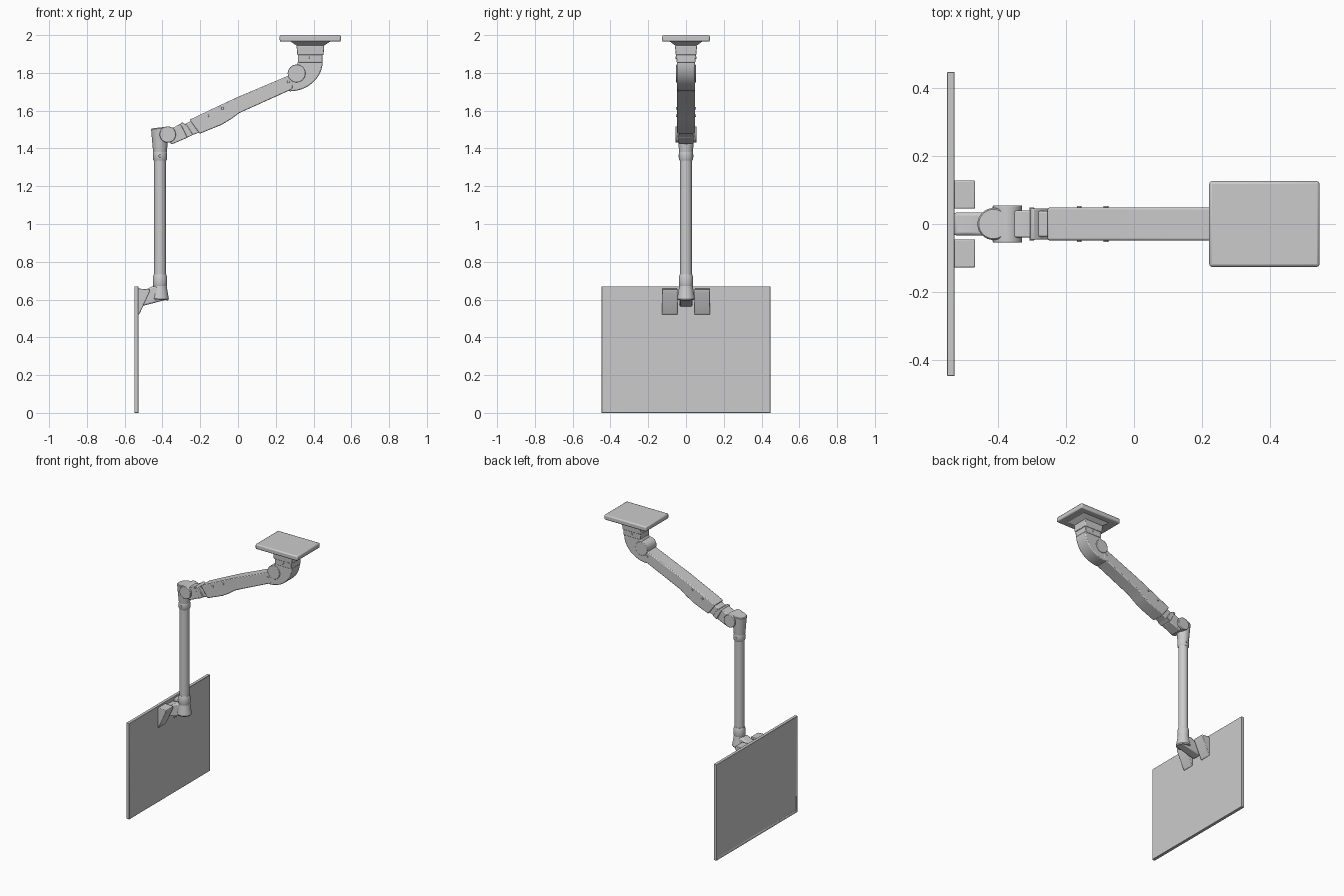
import bpy, bmesh, math
from mathutils import Vector, Matrix

if "Cube" in bpy.data.objects:
    bpy.data.objects.remove(bpy.data.objects["Cube"])


def finish(name, bm, bevel=0.0, segments=2):
    bmesh.ops.recalc_face_normals(bm, faces=bm.faces[:])
    me = bpy.data.meshes.new(name)
    bm.to_mesh(me)
    bm.free()
    ob = bpy.data.objects.new(name, me)
    bpy.context.collection.objects.link(ob)
    if bevel:
        m = ob.modifiers.new("Bevel", "BEVEL")
        m.width, m.segments, m.limit_method = bevel, segments, "ANGLE"
        m.angle_limit = math.radians(35)
    bpy.context.view_layer.objects.active = ob
    for o in bpy.context.selected_objects:
        o.select_set(False)
    ob.select_set(True)
    bpy.ops.object.shade_smooth_by_angle(angle=math.radians(32))
    return ob


def prism(name, pts, y0, y1, bevel=0.005):
    """Extrude an x-z outline along y."""
    bm = bmesh.new()
    f = bm.faces.new([bm.verts.new((x, y0, z)) for x, z in pts])
    ext = bmesh.ops.extrude_face_region(bm, geom=[f])
    bmesh.ops.translate(bm, vec=(0, y1 - y0, 0),
                        verts=[v for v in ext["geom"] if isinstance(v, bmesh.types.BMVert)])
    return finish(name, bm, bevel)


def frustum(name, c, low, high, z0, z1, bevel=0.004):
    """Box between two rectangles (half sizes low and high)."""
    bm = bmesh.new()
    bmesh.ops.create_cube(bm, size=2)
    for v in bm.verts:
        h = high if v.co.z > 0 else low
        v.co = (c + v.co.x * h[0], v.co.y * h[1], z1 if v.co.z > 0 else z0)
    return finish(name, bm, bevel)


def lathe(name, cx, prof, tilt=None, n=32):
    """Spin (radius, z) about the vertical axis at cx."""
    bm = bmesh.new()
    rings = [[bm.verts.new((cx + r * math.cos(2 * math.pi * i / n),
                            r * math.sin(2 * math.pi * i / n), z)) for i in range(n)]
             for r, z in prof]
    for a, b in zip(rings, rings[1:]):
        for i in range(n):
            bm.faces.new((a[i], a[(i + 1) % n], b[(i + 1) % n], b[i]))
    bm.faces.new(rings[0])
    bm.faces.new(rings[-1])
    if tilt:
        for v in bm.verts:
            if v.co.z > tilt[0]:
                v.co.z += (v.co.x - cx) * tilt[1]
    return finish(name, bm)


def pin(name, x, z, r, half, bevel=0.003, n=32):
    """Cylinder lying along y, centred on the arm."""
    bm = bmesh.new()
    bmesh.ops.create_cone(bm, cap_ends=True, segments=n, radius1=r, radius2=r, depth=2 * half,
                          matrix=Matrix.Translation((x, 0, z)) @ Matrix.Rotation(math.pi / 2, 4, "X"))
    return finish(name, bm, bevel)


# Ceiling plate and neck
frustum("ceiling_plate", 0.383, (0.162, 0.126), (0.162, 0.126), 1.965, 2.0, 0.008)
frustum("plate_step", 0.383, (0.07, 0.055), (0.105, 0.085), 1.943, 1.966, 0.002)
frustum("neck_collar", 0.383, (0.070, 0.055), (0.073, 0.058), 1.895, 1.945)
frustum("neck", 0.383, (0.065, 0.050), (0.065, 0.052), 1.855, 1.897)

# Curved shoulder and its hinge
outer = [(0.27 + 0.178 * math.cos(a), 1.86 - 0.158 * math.sin(a))
         for a in [math.pi / 2 * i / 10 for i in range(11)]]
prism("shoulder_elbow", [(0.318, 1.86)] + outer + [(0.242, 1.765), (0.29, 1.80)],
      -0.047, 0.047, 0.006)
pin("shoulder_hinge", 0.31, 1.797, 0.047, 0.052)

# Sloping upper arm
prism("upper_arm", [(0.29, 1.795), (0.0, 1.673), (-0.124, 1.615), (-0.256, 1.552),
                    (-0.203, 1.478), (-0.087, 1.525), (-0.034, 1.557), (0.008, 1.588),
                    (0.29, 1.715)], -0.048, 0.048, 0.005)

# Link between the upper arm and the wrist
prism("arm_link", [(-0.30, 1.520), (-0.24, 1.55), (-0.19, 1.49), (-0.285, 1.455)],
      -0.038, 0.038)
prism("link_band", [(-0.306, 1.530), (-0.296, 1.538), (-0.272, 1.525),
                    (-0.238, 1.473), (-0.268, 1.457)], -0.046, 0.046, 0.003)
prism("wrist_fork", [(-0.372, 1.51), (-0.34, 1.512), (-0.302, 1.532), (-0.268, 1.457),
                     (-0.352, 1.421), (-0.37, 1.44)], -0.040, 0.040)
pin("wrist_hinge", -0.372, 1.474, 0.043, 0.055)

# Vertical drop tube with its sockets
X = -0.413
lathe("wrist_socket", X, [(0.036, 1.38), (0.040, 1.42), (0.046, 1.495), (0.047, 1.506),
                          (0.043, 1.511)], tilt=(1.48, 0.12))
lathe("upper_collar", X, [(0.033, 1.335), (0.037, 1.342), (0.037, 1.375), (0.035, 1.383)])
lathe("drop_tube", X, [(0.032, 0.70), (0.032, 1.36)])
lathe("lower_collar", X, [(0.035, 0.67), (0.038, 0.678), (0.038, 0.718), (0.033, 0.733)])

# Screen mount: flared foot, forward arm and two wedge brackets
lathe("mount_foot", X, [(0.043, 0.597), (0.047, 0.604), (0.035, 0.675)], tilt=(0, -0.02))
prism("mount_arm", [(-0.53, 0.56), (-0.53, 0.648), (-0.489, 0.653), (-0.45, 0.672),
                    (-0.40, 0.66), (-0.375, 0.600)], -0.034, 0.034, 0.009)
for side, s in (("left", -1), ("right", 1)):
    prism("screen_bracket_" + side, [(-0.53, 0.518), (-0.53, 0.658), (-0.466, 0.655),
                                     (-0.468, 0.640), (-0.522, 0.522)],
          s * 0.045, s * 0.128, 0.004)

# Screen with a shallow recessed panel facing -x
bm = bmesh.new()
bmesh.ops.create_cube(bm, size=1, matrix=Matrix.Translation((-0.538, 0, 0.335))
                      @ Matrix.Diagonal((0.022, 0.894, 0.67, 1)))
face = min(bm.faces, key=lambda f: f.calc_center_median().x)
bmesh.ops.inset_region(bm, faces=[face], thickness=0.02)
bmesh.ops.inset_region(bm, faces=[face], thickness=0.001, depth=-0.003)
finish("screen", bm, 0.002, 1)

# Screw heads on both sides
for i, (x, z, half) in enumerate([(-0.161, 1.573, 0.053), (-0.082, 1.613, 0.053),
                                  (0.267, 1.753, 0.050), (0.383, 1.88, 0.055),
                                  (-0.30, 1.525, 0.048), (X, 1.36, 0.039)]):
    pin("screw_%d" % (i + 1), x, z, 0.007, half, 0.001, 12)
